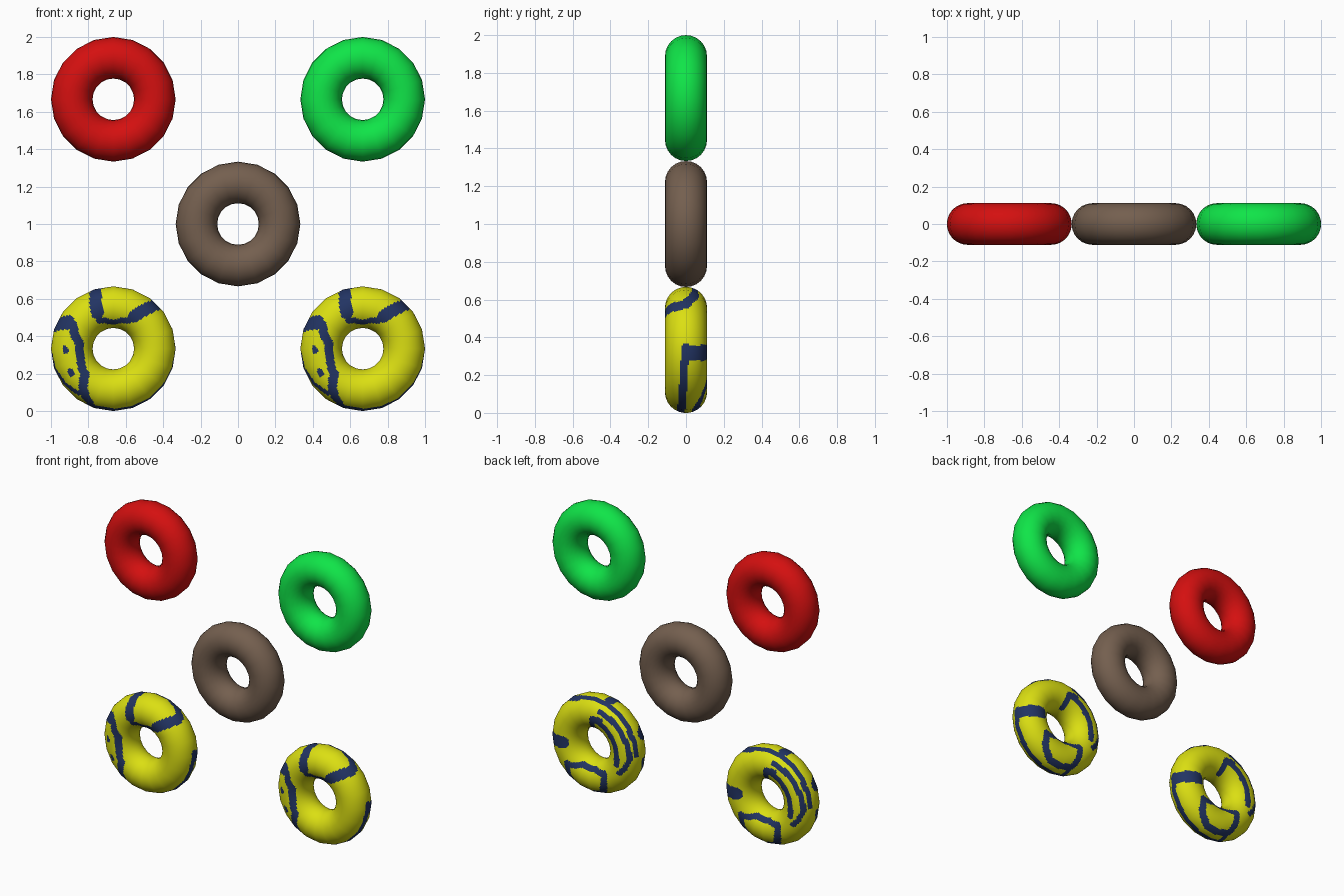
import bpy, math
from mathutils import Vector, kdtree

if "Cube" in bpy.data.objects:
    bpy.data.objects.remove(bpy.data.objects["Cube"])

MAJOR, MINOR, SIDES = 2 / 9, 1 / 9, 20


def material(name, rgb):
    m = bpy.data.materials.new(name)
    m.diffuse_color = (*rgb, 1)
    m.use_nodes = True
    m.node_tree.nodes["Principled BSDF"].inputs["Base Color"].default_value = m.diffuse_color
    return m


RED = material("red", (0.66, 0.005, 0.005))
GREEN = material("green", (0.005, 0.78, 0.065))
BROWN = material("brown", (0.175, 0.115, 0.078))
YELLOW = material("yellow", (0.71, 0.74, 0.006))
NAVY = material("navy", (0.016, 0.034, 0.125))


def point(u, v):
    """Point on a 20-sided ring: u runs round the ring, v round the tube
    (0 = outer rim, 90 deg = back, 180 = hole, -90 = front)."""
    half = math.pi / SIDES
    chord = math.cos(half) / math.cos(u % (2 * half) - half)
    r = (MAJOR + MINOR * math.cos(v)) * chord
    return Vector((r * math.cos(u), MINOR * math.sin(v), r * math.sin(u)))


def normal(u, v):
    return Vector((math.cos(v) * math.cos(u), math.sin(v), math.cos(v) * math.sin(u)))


def ring(name, x, z, mats, nu, nv, paint=None):
    uv = [(2 * math.pi * i / nu, 2 * math.pi * j / nv) for i in range(nu) for j in range(nv)]
    faces = []
    for i in range(nu):
        for j in range(nv):
            a, b = i * nv, (i + 1) % nu * nv
            k = (j + 1) % nv
            faces.append((a + j, a + k, b + k, b + j))
    # reverse so that the faces point outwards
    mesh = bpy.data.meshes.new(name)
    pts = [point(*p) for p in uv]
    f = faces[0]
    if (pts[f[1]] - pts[f[0]]).cross(pts[f[2]] - pts[f[0]]).dot(normal(*uv[0])) < 0:
        faces = [g[::-1] for g in faces]
    mesh.from_pydata(pts, [], faces)
    for m in mats:
        mesh.materials.append(m)
    for p in mesh.polygons:
        p.use_smooth = True
        if paint:
            p.material_index = int(paint(p.center))
    if paint:
        mesh.normals_split_custom_set_from_vertices([normal(*p) for p in uv])
    ob = bpy.data.objects.new(name, mesh)
    ob.location = (x, 0, z)
    bpy.context.collection.objects.link(ob)


# painted strokes: half width, then (u, v) path in degrees
STROKES = [
    (0.034, [(106, 5), (108, -40), (114, -95)]),             # front top stripe
    (0.018, [(114, -100), (116, -119), (90, -138), (62, -117)]),
    (0.033, [(57, -98), (50, -60), (46, -20), (48, 0)]),     # front right stripe
    (0.026, [(48, 0), (58, 18), (68, 26)]),
    (0.017, [(65, 26), (112, 26), (154, 28), (178, 26)]),    # long rim arc
    (0.018, [(105, 60), (151, 55), (181, 48), (207, 72)]),   # middle back arc
    (0.020, [(112, 85), (96, 95), (93, 150)]),               # back hook
    (0.022, [(98, 95), (141, 98), (175, 97), (195, 92)]),
    (0.040, [(157, -18), (150, -55)]),                       # front left blob
    (0.024, [(150, -75), (171, -110), (194, -112), (222, -98)]),
    (0.026, [(222, -98), (233, -65), (247, -28)]),
    (0.016, [(186, -8), (200, -15), (213, -26), (231, -41)]),
    (0.016, [(180, -71), (183, -71)]),                       # front dots
    (0.016, [(208, -68), (211, -68)]),
    (0.042, [(-3, 100), (-3, 15)]),                          # right side bar
    (0.022, [(2, 0), (-15, -5), (-60, -12), (-113, -20)]),
    (0.024, [(-42, 88), (-58, 50), (-75, 28), (-103, 35)]),  # back lower loop
    (0.024, [(-103, 35), (-115, 70), (-127, 108)]),
    (0.020, [(-127, 108), (-100, 132), (-65, 130), (-42, 88)]),
    (0.022, [(-103, 35), (-103, 0)]),
]
trees = []
for width, path in STROKES:
    samples = []
    for (u0, v0), (u1, v1) in zip(path, path[1:]):
        for t in range(25):
            s = t / 24
            samples.append(point(math.radians(u0 + (u1 - u0) * s), math.radians(v0 + (v1 - v0) * s)))
    tree = kdtree.KDTree(len(samples))
    for i, s in enumerate(samples):
        tree.insert(s, i)
    tree.balance()
    trees.append((width, tree))


def painted(c):
    return any(tree.find(c)[2] < width for width, tree in trees)


# plain rings
ring("upper_left_ring", -2 / 3, 5 / 3, [RED], SIDES, 24)
ring("upper_right_ring", 2 / 3, 5 / 3, [GREEN], SIDES, 24)
ring("centre_ring", 0, 1, [BROWN], SIDES, 24)
# painted rings, finer so that the strokes have clean edges
for side, x in (("left", -2 / 3), ("right", 2 / 3)):
    ring("lower_" + side + "_painted_ring", x, 1 / 3, [YELLOW, NAVY], SIDES * 9, 84, painted)
